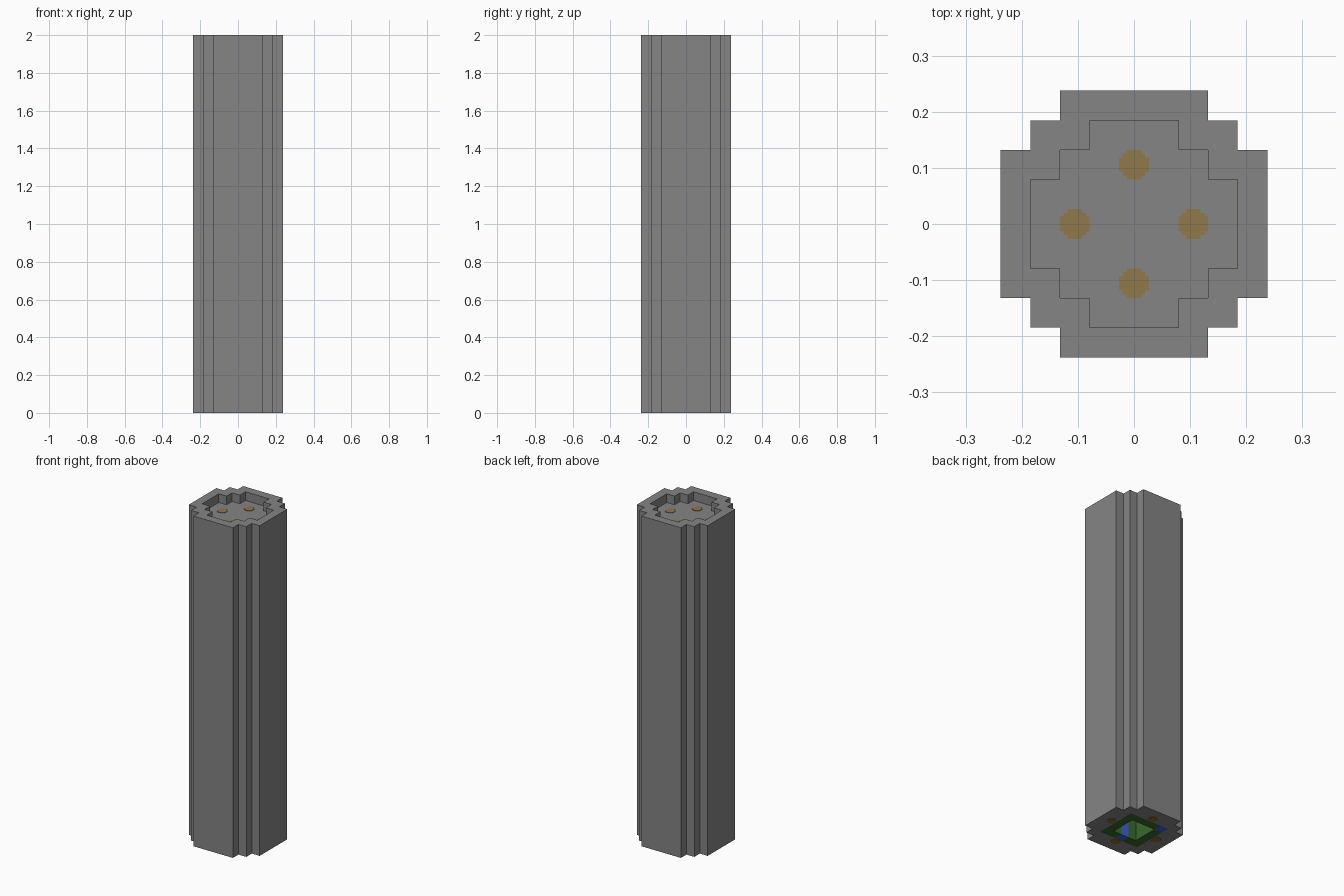
import bpy, bmesh

cube = bpy.data.objects.get("Cube")
if cube:
    bpy.data.objects.remove(cube, do_unlink=True)

U = 0.0528            # width of one step
HEIGHT = 2.0
BORE = 1.0            # depth of the socket in the underside


def material(name, rgb):
    linear = [((c / 255 + 0.055) / 1.055) ** 2.4 for c in rgb] + [1]
    mat = bpy.data.materials.new(name)
    mat.use_nodes = True
    mat.diffuse_color = linear
    mat.node_tree.nodes["Principled BSDF"].inputs["Base Color"].default_value = linear
    return mat


GREY = material("stone grey", (133, 133, 133))
GOLD = material("dull gold", (145, 120, 74))
BRASS = material("deep brass", (142, 108, 40))
GREEN = material("leaf green", (58, 104, 44))
BLUE = material("bright blue", (62, 95, 210))


def finish(name, bm, mats):
    bmesh.ops.recalc_face_normals(bm, faces=bm.faces[:])
    mesh = bpy.data.meshes.new(name)
    bm.to_mesh(mesh)
    bm.free()
    for mat in mats:
        mesh.materials.append(mat)
    obj = bpy.data.objects.new(name, mesh)
    bpy.context.collection.objects.link(obj)
    return obj


def stepped(a, b, c):
    """Round outline with two square steps in each quarter."""
    quarter = [(c, a), (b, a), (b, b), (a, b), (a, c)]
    points = []
    for _ in range(4):
        points += quarter
        quarter = [(-y, x) for x, y in quarter]
    return points


def square(h):
    return [(h, -h), (h, h), (-h, h), (-h, -h)]


def ring(bm, outline, z, centre=(0, 0)):
    return [bm.verts.new((x + centre[0], y + centre[1], z)) for x, y in outline]


def bridge(bm, lower, upper):
    n = len(lower)
    for i in range(n):
        j = (i + 1) % n
        bm.faces.new((lower[i], lower[j], upper[j], upper[i]))


def loop_edges(bm, loop):
    return [bm.edges.get((v, loop[i - 1])) for i, v in enumerate(loop)]


# Pillar with a sunken top and a square pocket underneath
outer = stepped(2.5 * U, 3.5 * U, 4.5 * U)
inner = stepped(1.5 * U, 2.5 * U, 3.5 * U)
bm = bmesh.new()
levels = [ring(bm, outer, 0), ring(bm, outer, HEIGHT),
          ring(bm, inner, HEIGHT), ring(bm, inner, HEIGHT - U)]
for lower, upper in zip(levels, levels[1:]):
    bridge(bm, lower, upper)
bm.faces.new(levels[-1])
mouth, end = ring(bm, square(2.5 * U), 0), ring(bm, square(2.5 * U), BORE)
bridge(bm, mouth, end)
bm.faces.new(end)
bmesh.ops.triangle_fill(bm, use_beauty=True,
                        edges=loop_edges(bm, levels[0]) + loop_edges(bm, mouth))
finish("pillar", bm, [GREY])

# Green square socket lining, with a blue stripe and a blue corner
bm = bmesh.new()
steps = [(i - 2.5) * U for i in range(6)]
grid = [[bm.verts.new((x, y, 0)) for y in steps] for x in steps]
for i in range(5):
    for j in range(5):
        if i in (0, 4) or j in (0, 4):
            bm.faces.new((grid[i][j], grid[i + 1][j], grid[i + 1][j + 1], grid[i][j + 1]))
extruded = bmesh.ops.extrude_face_region(bm, geom=bm.faces[:])["geom"]
bmesh.ops.translate(bm, vec=(0, 0, BORE),
                    verts=[g for g in extruded if isinstance(g, bmesh.types.BMVert)])
for face in bm.faces:
    x, y, _ = face.calc_center_median()
    stripe = abs(x) < 0.4 * U and y < -1.4 * U
    corner = x < -1.6 * U and y > 1.6 * U
    face.material_index = int(stripe or corner)
finish("socket_lining", bm, [GREEN, BLUE])


def plate(name, outline, centre, z, thick, mat):
    bm = bmesh.new()
    low = ring(bm, outline, z, centre)
    high = ring(bm, outline, z + thick, centre)
    bridge(bm, low, high)
    bm.faces.new(low)
    bm.faces.new(high)
    finish(name, bm, [mat])


plate("socket_end", square(1.5 * U), (0, 0), BORE - 0.004, 0.004, GREEN)

# Four round contacts on the sunken top and four on the underside
dot = stepped(U / 4, U * 3 / 8, U / 2)
for side, (dx, dy) in {"left": (1, 0), "back": (0, 1),
                       "right": (-1, 0), "front": (0, -1)}.items():
    plate("top_contact_" + side, dot, (dx * 2 * U, dy * 2 * U),
          HEIGHT - U - 0.001, 0.003, GOLD)
    plate("bottom_contact_" + side, dot, (dx * 3 * U, dy * 3 * U),
          -0.001, 0.002, BRASS)
